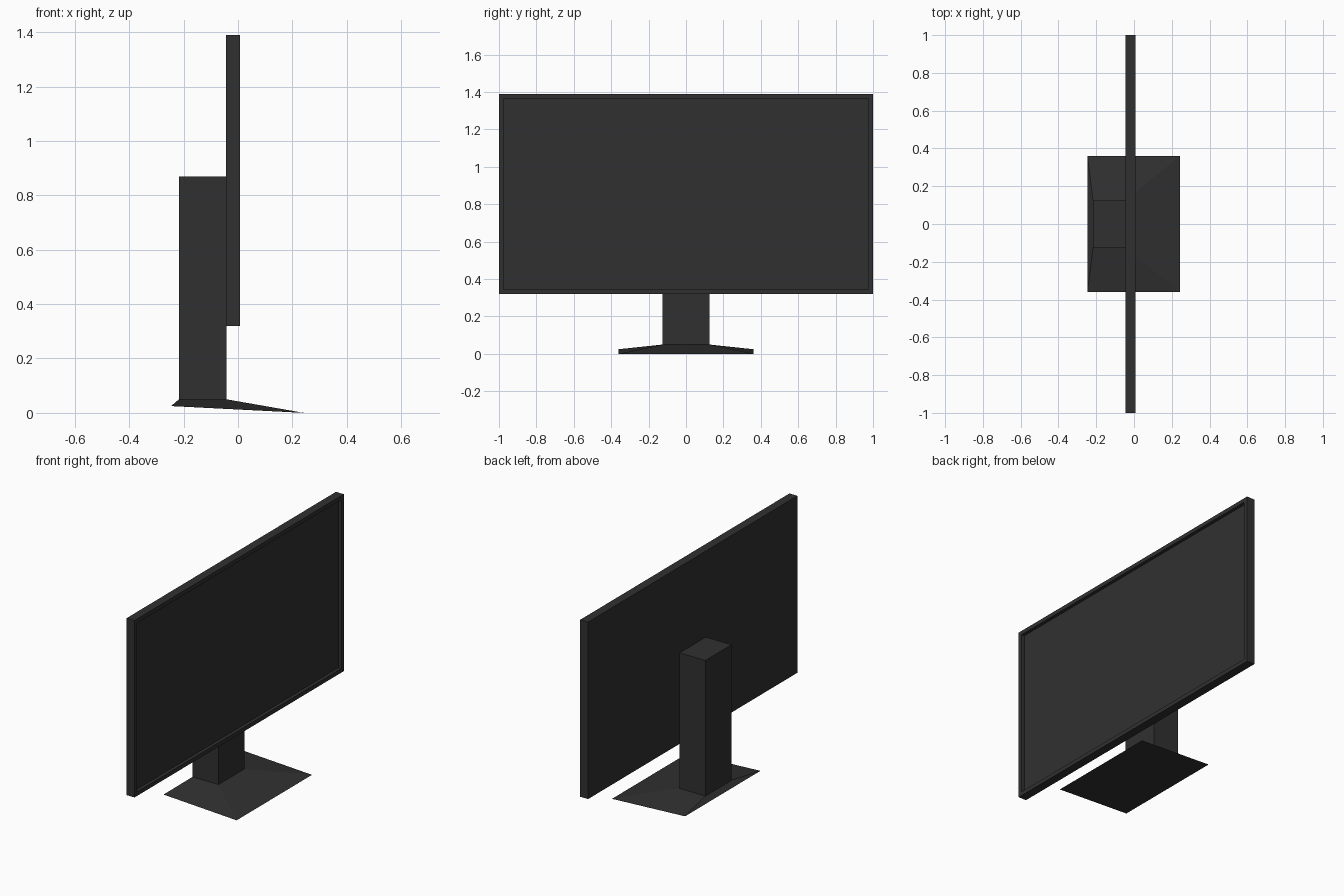
import bpy
import bmesh

old = bpy.data.objects.get("Cube")
if old:
    bpy.data.objects.remove(old)

# One dark plastic for every part
plastic = bpy.data.materials.new("charcoal_plastic")
plastic.use_nodes = True
COLOR = (0.03, 0.03, 0.03, 1)
plastic.diffuse_color = COLOR
plastic.node_tree.nodes["Principled BSDF"].inputs["Base Color"].default_value = COLOR


def finish(name, bm):
    bmesh.ops.recalc_face_normals(bm, faces=bm.faces)
    mesh = bpy.data.meshes.new(name)
    bm.to_mesh(mesh)
    bm.free()
    mesh.materials.append(plastic)
    obj = bpy.data.objects.new(name, mesh)
    bpy.context.collection.objects.link(obj)
    return obj


def box(x0, x1, half_y, z0, z1):
    bm = bmesh.new()
    bmesh.ops.create_cube(bm, size=1)
    for v in bm.verts:
        v.co.x = x1 if v.co.x > 0 else x0
        v.co.y = half_y if v.co.y > 0 else -half_y
        v.co.z = z1 if v.co.z > 0 else z0
    return bm


# Display panel: the +x face is inset to a bezel, then pushed back
bm = box(-0.045, 0.008, 1.0, 0.32, 1.39)
bm.normal_update()
front = max(bm.faces, key=lambda f: f.normal.x)
bmesh.ops.inset_region(bm, faces=[front], thickness=0.035)
bmesh.ops.inset_region(bm, faces=[front], thickness=0.0001)
for v in front.verts:
    v.co.x -= 0.02
finish("display_panel", bm)

# Upright column behind the panel
finish("stand_column", box(-0.217, -0.043, 0.125, 0.05, 0.87))

# Foot: flares out from the column to a tilted rectangle
bm = box(-0.217, -0.043, 0.125, 0.0, 0.05)
middle = -0.13
for v in bm.verts:
    if v.co.z < 0.01:
        toward_front = v.co.x > middle
        v.co.x = 0.243 if toward_front else -0.246
        v.co.y = 0.36 if v.co.y > 0 else -0.36
        v.co.z = 0.0 if toward_front else 0.025
finish("stand_foot", bm)
